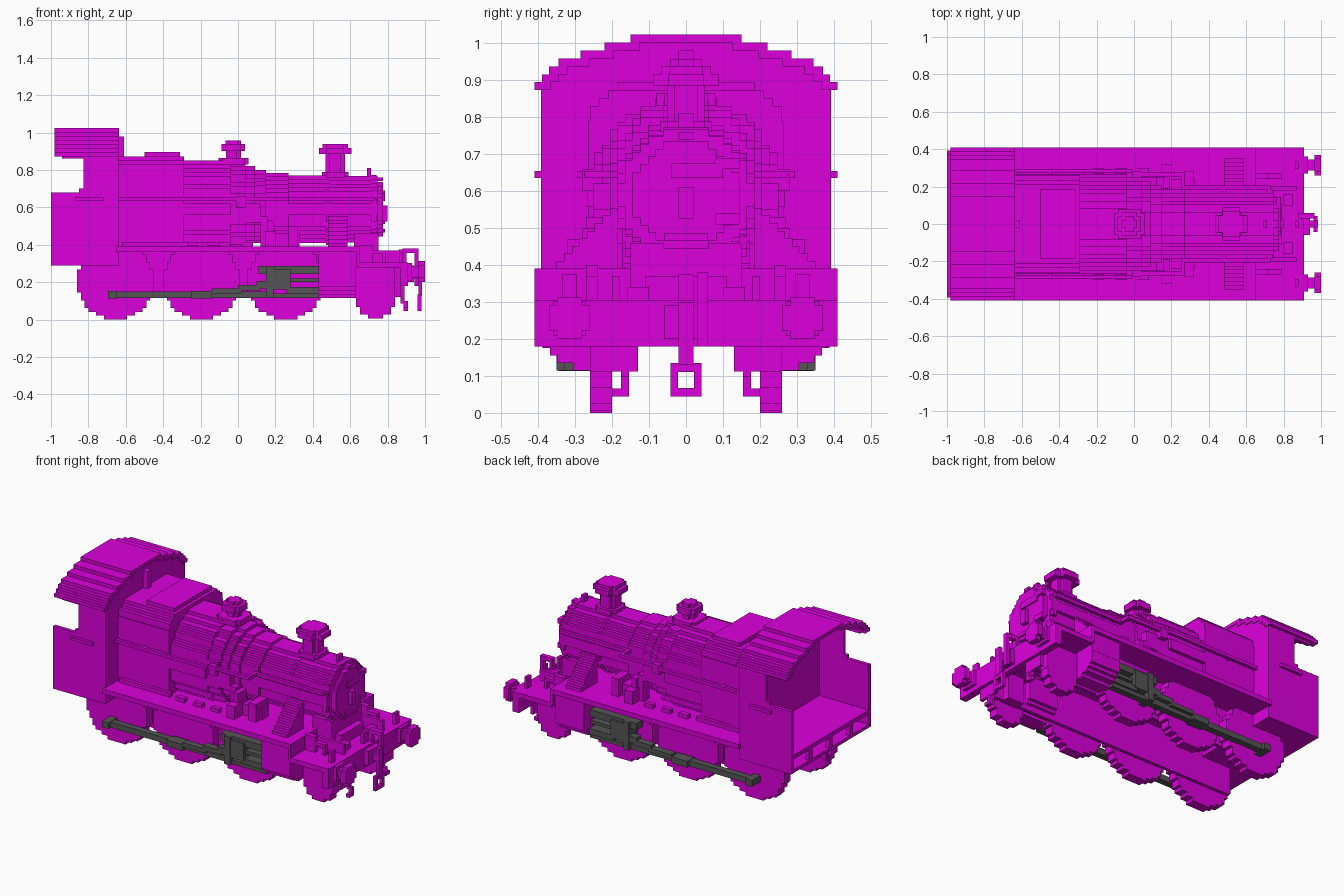
import bpy, bmesh, math

cube = bpy.data.objects.get("Cube")
if cube:
    bpy.data.objects.remove(cube)

V = 2 / 97  # size of one block step


def material(name, rgb):
    m = bpy.data.materials.new(name)
    m.use_nodes = True
    m.diffuse_color = (*rgb, 1)
    m.node_tree.nodes["Principled BSDF"].inputs["Base Color"].default_value = (*rgb, 1)
    return m


BODY = material("magenta", (0.72, 0.0, 0.72))
ROD = material("dark grey", (0.09, 0.09, 0.09))


def part(name, boxes, mat=BODY, mirror=False):
    """Boxes are (x0, x1, y0, y1, z0, z1); mirror copies them to the other side."""
    bm = bmesh.new()
    for x0, x1, y0, y1, z0, z1 in boxes:
        vs = bmesh.ops.create_cube(bm, size=1)["verts"]
        for v in vs:
            v.co = ((x0 + x1) / 2 + v.co.x * (x1 - x0),
                    (y0 + y1) / 2 + v.co.y * (y1 - y0),
                    (z0 + z1) / 2 + v.co.z * (z1 - z0))
    me = bpy.data.meshes.new(name)
    bm.to_mesh(me)
    bm.free()
    me.materials.append(mat)
    ob = bpy.data.objects.new(name, me)
    bpy.context.collection.objects.link(ob)
    if mirror:
        mod = ob.modifiers.new("Mirror", "MIRROR")
        mod.use_axis = (False, True, False)
        mod.use_mirror_merge = False
    return ob


def disc(axis, a, b, c1, c2, r, low=-9.0):
    """Stepped round block along an axis from a to b, as stacked rows."""
    n = max(2, round(2 * r / V))
    h = 2 * r / n
    rows = []
    for i in range(n):
        t = -r + (i + 0.5) * h
        w = max(1, round(math.sqrt(r * r - t * t) / V)) * V
        if rows and rows[-1][2] == w:
            rows[-1][1] = t + h / 2
        else:
            rows.append([t - h / 2, t + h / 2, w])
    out = []
    for t0, t1, w in rows:
        p0, p1 = max(c2 + t0, low), c2 + t1
        if p1 <= p0 + 1e-4:
            continue
        if axis == "x":
            out.append((a, b, c1 - w, c1 + w, p0, p1))
        elif axis == "y":
            out.append((c1 - w, c1 + w, a, b, p0, p1))
        else:
            out.append((c1 - w, c1 + w, p0, p1, a, b))
    return out


# Running board, front deck and buffer beam
part("running_board", [(-0.65, 0.65, -0.41, 0.41, 0.36, 0.39),
                       (0.63, 0.65, -0.41, 0.41, 0.29, 0.37)])
part("front_deck", [(0.64, 0.91, -0.41, 0.41, 0.275, 0.305)])
part("buffer_beam", [(0.865, 0.91, -0.41, 0.41, 0.18, 0.305)])
part("main_frame", [(-0.84, 0.87, 0.18, 0.2, 0.12, 0.37)], mirror=True)

# Wheels
for i, x in enumerate((-0.655, -0.195, 0.255)):
    part(f"driving_wheel_{i + 1}", disc("y", 0.2, 0.26, x, 0.205, 0.205)[:-1], mirror=True)
part("leading_wheel", disc("y", 0.2, 0.26, 0.735, 0.11, 0.105)
     + [(0.63, 0.84, 0.2, 0.26, 0.12, 0.29)], mirror=True)
part("axle_box", [(0.68, 0.79, 0.135, 0.2, 0.115, 0.28)], mirror=True)
part("rail_guard", [(0.87, 0.89, 0.13, 0.26, 0.112, 0.18),
                    (0.87, 0.89, 0.154, 0.176, 0.085, 0.18),
                    (0.885, 0.908, 0.154, 0.176, 0.045, 0.1),
                    (0.885, 0.908, 0.154, 0.2, 0.045, 0.066)], mirror=True)

# Cylinders and grey motion gear
part("cylinder", disc("x", 0.43, 0.63, 0.265, 0.245, 0.13)
     + [(0.43, 0.63, 0.2, 0.39, 0.245, 0.36)], mirror=True)
part("coupling_rod", [(-0.695, 0.18, 0.285, 0.325, 0.115, 0.15),
                      (-0.695, -0.65, 0.26, 0.345, 0.113, 0.152),
                      (-0.25, -0.14, 0.275, 0.345, 0.113, 0.152),
                      (0.18, 0.43, 0.29, 0.33, 0.115, 0.14)], ROD, True)
part("connecting_rod", [(-0.14, 0.02, 0.3, 0.345, 0.14, 0.165),
                        (0.0, 0.12, 0.3, 0.345, 0.155, 0.185),
                        (0.1, 0.2, 0.3, 0.345, 0.165, 0.205)], ROD, True)
part("slide_bars", [(0.11, 0.43, 0.27, 0.33, 0.245, 0.287),
                    (0.26, 0.43, 0.275, 0.325, 0.2, 0.22),
                    (0.26, 0.43, 0.28, 0.34, 0.14, 0.175)], ROD, True)
part("crosshead", [(0.15, 0.19, 0.265, 0.35, 0.115, 0.287),
                   (0.18, 0.28, 0.265, 0.345, 0.16, 0.27)], ROD, True)

# Firebox
part("firebox", [(-0.65, -0.29, -0.265, 0.265, 0.38, 0.79),
                 (-0.65, -0.29, -0.26, 0.26, 0.79, 0.83),
                 (-0.65, -0.29, -0.235, 0.235, 0.83, 0.85),
                 (-0.65, -0.29, -0.21, 0.21, 0.85, 0.872),
                 (-0.5, -0.31, -0.185, 0.185, 0.87, 0.895)])
part("firebox_foot", [(-0.62, -0.27, 0.26, 0.285, 0.39, 0.415)], mirror=True)

# Tapered boiler and smokebox
boiler = []
for x0, x1, r in ((-0.29, -0.04, 0.26), (-0.04, 0.04, 0.25), (0.04, 0.09, 0.23),
                  (0.09, 0.15, 0.21), (0.15, 0.27, 0.195), (0.27, 0.48, 0.18)):
    boiler += disc("x", x0, x1, 0, 0.59, r, 0.38 if x1 < 0.05 else 0.41)
part("boiler", boiler)
part("smokebox", disc("x", 0.47, 0.745, 0, 0.59, 0.178))
part("smokebox_bands", disc("x", 0.47, 0.49, 0, 0.586, 0.186) + disc("x", 0.71, 0.74, 0, 0.586, 0.186))
part("smokebox_door", disc("x", 0.745, 0.775, 0, 0.59, 0.145))
part("door_handle", [(0.775, 0.8, -0.02, 0.02, 0.525, 0.61),
                     (0.775, 0.785, -0.04, 0.1, 0.635, 0.675),
                     (0.775, 0.785, -0.06, 0.06, 0.465, 0.485)])
part("door_hinges", [(0.76, 0.785, 0.08, 0.145, z, z + 0.03) for z in (0.51, 0.66)])
part("saddle", [(0.62, 0.75, -0.15, 0.15, 0.3, 0.46),
                (0.66, 0.79, -0.11, 0.11, 0.3, 0.37)])
part("top_lamp_iron", [(0.69, 0.71, -0.02, 0.02, 0.75, 0.81),
                       (0.71, 0.775, -0.02, 0.02, 0.74, 0.76)])


def octagon(x, r, z0, z1, cut=V):
    """Upright block with its corners stepped in."""
    s = r - cut
    return [(x - r, x + r, -s, s, z0, z1), (x - s, x + s, -r, r, z0, z1)]


# Chimney, dome and whistle
part("chimney", octagon(0.52, 0.07, 0.76, 0.79) + octagon(0.52, 0.052, 0.79, 0.885)
     + octagon(0.52, 0.088, 0.885, 0.917, 2 * V) + octagon(0.52, 0.067, 0.917, 0.938))
part("dome", octagon(-0.025, 0.08, 0.83, 0.865) + octagon(-0.025, 0.04, 0.865, 0.9)
     + octagon(-0.025, 0.062, 0.9, 0.938) + octagon(-0.025, 0.042, 0.938, 0.958))
part("whistle", [(-0.645, -0.61, -0.02, 0.02, 0.87, 0.98)])

# Handrails, pipes and running board fittings
part("boiler_handrail", [(-0.65, -0.01, 0.275, 0.295, 0.635, 0.655),
                         (-0.46, -0.44, 0.25, 0.28, 0.635, 0.655),
                         (-0.01, 0.27, 0.255, 0.275, 0.635, 0.655),
                         (0.25, 0.73, 0.185, 0.205, 0.635, 0.655),
                         (0.25, 0.27, 0.185, 0.275, 0.635, 0.655)], mirror=True)
part("feed_pipe", [(-0.01, 0.04, 0.2, 0.28, 0.6, 0.66),
                   (0.04, 0.12, 0.2, 0.25, 0.52, 0.62),
                   (0.12, 0.16, 0.19, 0.25, 0.39, 0.55)], mirror=True)
part("valve_gear_bracket", [(0.145, 0.2, 0.19, 0.32, 0.39, 0.47),
                            (0.155, 0.19, 0.19, 0.27, 0.47, 0.53),
                            (0.2, 0.33, 0.17, 0.24, 0.39, 0.46),
                            (0.27, 0.32, 0.17, 0.28, 0.39, 0.5)], mirror=True)
part("side_steps", [(0.48, 0.585, 0.35 - (i + 1) * V, 0.35 - i * V, 0.39, 0.41 + i * V)
                    for i in range(8)], mirror=True)
part("board_boxes", [(x, x + 0.06, 0.27, 0.3, 0.39, 0.415) for x in (-0.22, -0.1, 0.02)],
     mirror=True)

# Cab shell, open at the rear
part("cab_sides", [(-1.0, -0.64, 0.37, 0.392, 0.29, 0.68),
                   (-0.85, -0.64, 0.37, 0.392, 0.68, 0.7),
                   (-0.825, -0.64, 0.37, 0.392, 0.7, 0.89),
                   (-0.94, -0.82, 0.37, 0.392, 0.86, 0.89)], mirror=True)
part("cab_handrail", [(-0.87, -0.72, 0.39, 0.41, 0.635, 0.655)], mirror=True)
part("cab_floor", [(-1.0, -0.64, -0.38, 0.38, 0.375, 0.4),
                   (-1.0, -0.64, -0.38, 0.38, 0.29, 0.31),
                   (-0.9, -0.88, -0.38, 0.38, 0.3, 0.38)])
part("rear_beam_posts", [(-1.0, -0.97, y - 0.015, y + 0.015, 0.3, 0.385)
                         for y in (-0.2, 0, 0.2)])
# Arched roof built from level steps, with the front wall filled below it
widths = (0.41, 0.39, 0.37, 0.345, 0.285, 0.22, 0.15)
RISE = 0.0215
roof = []
for i, w in enumerate(widths):
    inner = max(0, widths[i + 1] - 0.025) if i < 6 else 0
    roof.append((-0.98, -0.635, inner, w, 0.873 + i * RISE, 0.873 + (i + 1) * RISE))
part("cab_roof", roof, mirror=True)
part("cab_front_wall", [(-0.66, -0.64, -0.38, 0.38, 0.29, 0.88)]
     + [(-0.66, -0.64, -w + 0.01, w - 0.01, 0.873 + i * RISE, 0.873 + (i + 1) * RISE)
        for i, w in enumerate(widths[:-1])])

# Buffers with clipped corners
part("buffer", [(0.965, 1.0, 0.26, 0.37, 0.222, 0.29), (0.965, 1.0, 0.281, 0.349, 0.2, 0.312),
                (0.91, 0.965, 0.285, 0.345, 0.225, 0.285),
                (0.91, 0.93, 0.27, 0.36, 0.21, 0.302)], mirror=True)

# Coupling hook with hanging link
part("coupling", [(0.91, 0.94, -0.06, 0.06, 0.2, 0.29),
                  (0.94, 0.985, -0.02, 0.02, 0.22, 0.26),
                  (0.965, 0.985, -0.02, 0.02, 0.13, 0.3),
                  (0.96, 0.98, -0.042, 0.042, 0.11, 0.135),
                  (0.96, 0.98, -0.042, 0.042, 0.045, 0.068),
                  (0.96, 0.98, -0.042, -0.021, 0.06, 0.12),
                  (0.96, 0.98, 0.021, 0.042, 0.06, 0.12)])
part("brake_hose", [(0.88, 0.9, 0.03, 0.06, 0.3, 0.38), (0.88, 0.965, 0.03, 0.06, 0.355, 0.38),
                    (0.945, 0.965, 0.03, 0.06, 0.18, 0.36)])
part("front_lamp_irons", [(0.86, 0.88, y - 0.02, y + 0.02, 0.3, 0.375) for y in (-0.315, 0, 0.315)])
part("deck_pipes", [(0.65, 0.72, 0.24, 0.27, 0.3, 0.4), (0.72, 0.79, 0.24, 0.27, 0.35, 0.37),
                    (0.77, 0.79, 0.24, 0.27, 0.3, 0.36), (0.8, 0.85, 0.1, 0.16, 0.3, 0.34)],
     mirror=True)
